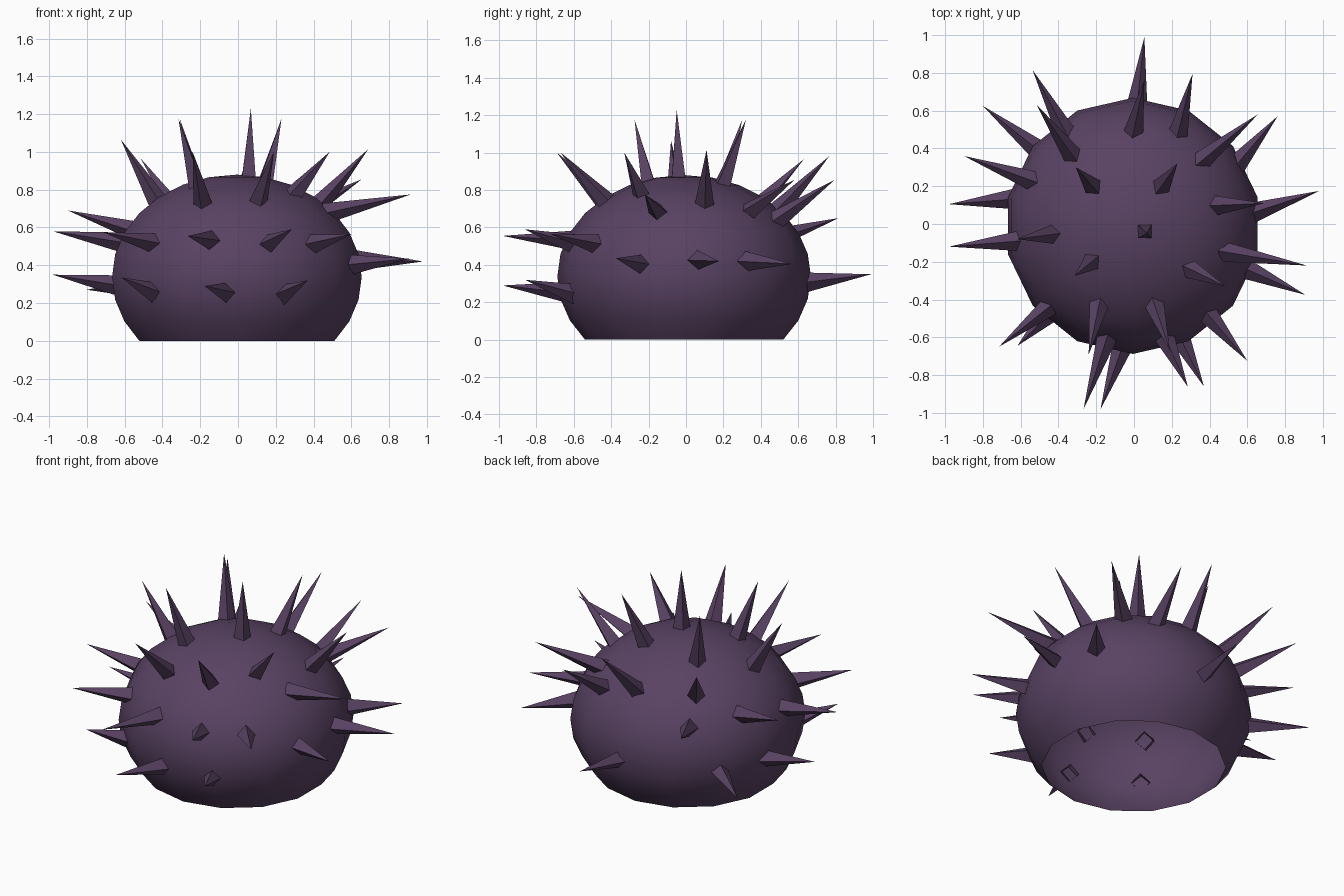
import bpy, bmesh, math
from mathutils import Vector, Matrix

if "Cube" in bpy.data.objects:
    bpy.data.objects.remove(bpy.data.objects["Cube"])

CENTRE = Vector((-0.006, -0.01, 0.338))
R, RZ = 0.678, 0.542

mat = bpy.data.materials.new("dusky purple")
mat.diffuse_color = (0.10, 0.055, 0.125, 1)
mat.use_nodes = True
mat.node_tree.nodes["Principled BSDF"].inputs["Base Color"].default_value = mat.diffuse_color


def finish(bm, name):
    me = bpy.data.meshes.new(name)
    bm.to_mesh(me)
    bm.free()
    me.materials.append(mat)
    ob = bpy.data.objects.new(name, me)
    bpy.context.collection.objects.link(ob)
    return ob


# Shell: squashed 14 x 14 sphere, open at the bottom
bm = bmesh.new()
bmesh.ops.create_uvsphere(bm, u_segments=14, v_segments=14, radius=1)
low = -math.sin(math.radians(3 * 180 / 14)) - 0.01
bmesh.ops.delete(bm, geom=[v for v in bm.verts if v.co.z < low], context='VERTS')
for v in bm.verts:
    v.co = CENTRE + Vector((v.co.x * R, v.co.y * R, v.co.z * RZ))
    v.co.z = max(v.co.z, 0)
for f in bm.faces:
    f.smooth = True
finish(bm, "shell")

# Spines, one per line: (where it leaves the shell), (tip)
crown = [
    ((.058, -.04, .88), (.068, -.05, 1.23)),
    ((.145, .20, .84), (.23, .32, 1.175)),
    ((-.22, .20, .83), (-.308, .30, 1.175)),
    ((-.225, -.20, .83), (-.315, -.275, 1.175)),
    ((.30, -.24, .78), (.485, -.33, 1.0)),
    ((-.43, -.055, .75), (-.62, -.08, 1.065)),
    ((.45, .10, .74), (.69, .11, 1.015)),
    ((-.33, .37, .70), (-.515, .63, .965)),
    ((.0, .50, .70), (.055, .765, .98)),
    ((.24, .50, .65), (.31, .795, .855)),
]
middle = [
    ((.37, .345, .69), (.655, .58, .855)),
    ((.495, -.15, .68), (.915, -.22, .775)),
    ((-.185, -.43, .73), (-.24, -.69, 1.0)),
    ((.11, -.43, .745), (.19, -.67, 1.0)),
    ((.41, -.50, .515), (.60, -.725, .565)),
    ((.17, -.61, .515), (.285, -.862, .59)),
    ((-.15, -.62, .53), (-.267, -.98, .555)),
    ((-.465, -.45, .52), (-.715, -.65, .575)),
    ((-.62, -.09, .52), (-.98, -.12, .58)),
    ((-.555, .235, .585), (-.90, .36, .69)),
    ((-.37, .50, .55), (-.537, .815, .65)),
]
skirt = [
    ((.58, .35, .42), (.76, .57, .405)),
    ((.66, .07, .425), (.98, .175, .42)),
    ((.62, -.25, .405), (.907, -.375, .435)),
    ((.25, -.61, .255), (.37, -.86, .32)),
    ((-.07, -.66, .26), (-.177, -.98, .29)),
    ((-.455, -.48, .27), (-.617, -.645, .335)),
    ((-.645, .125, .30), (-.98, .105, .35)),
    ((-.53, .41, .28), (-.80, .625, .27)),
    ((.02, .66, .31), (.055, .99, .35)),
]


def add_spine(bm, root, tip):
    """Open four-sided cone, its root sunk a little into the shell."""
    d = Vector(root) - CENTRE
    d /= math.sqrt((d.x / R) ** 2 + (d.y / R) ** 2 + (d.z / RZ) ** 2)
    root, tip = CENTRE + d, Vector(tip)
    axis = (tip - root).normalized()
    root -= axis * 0.04
    m = Matrix.Translation((root + tip) / 2) @ axis.to_track_quat('Z', 'Y').to_matrix().to_4x4()
    bmesh.ops.create_cone(bm, cap_ends=False, segments=4, radius1=0.055,
                          radius2=0.0, depth=(tip - root).length, matrix=m)


for name, group in (("crown_spines", crown), ("middle_spines", middle), ("skirt_spines", skirt)):
    bm = bmesh.new()
    for root, tip in group:
        add_spine(bm, root, tip)
    bmesh.ops.remove_doubles(bm, verts=bm.verts, dist=1e-5)
    finish(bm, name)
